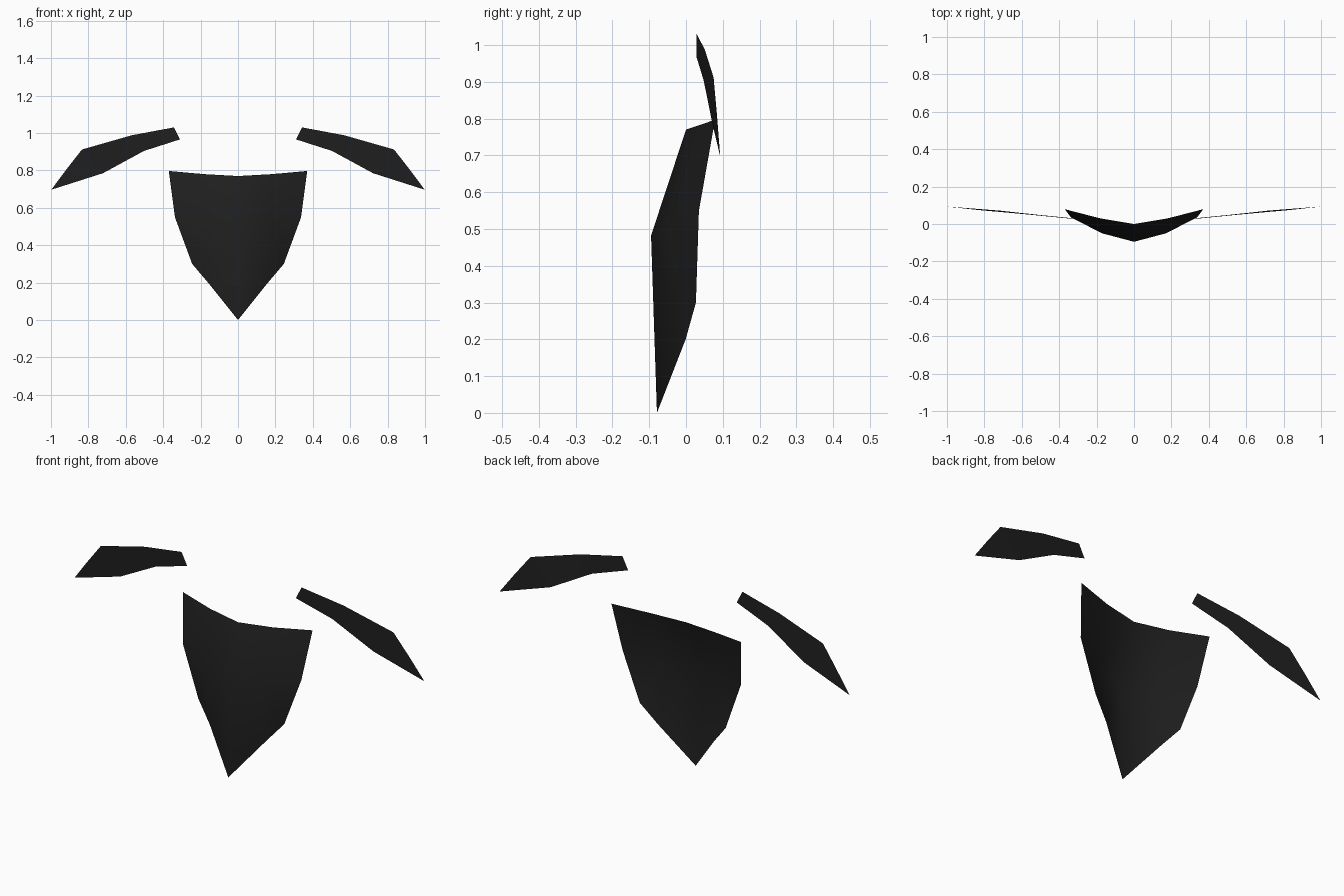
import bpy

if "Cube" in bpy.data.objects:
    bpy.data.objects.remove(bpy.data.objects["Cube"])

# One dark cloth colour for all parts
black = bpy.data.materials.new("soft_black")
black.diffuse_color = (0.014, 0.014, 0.014, 1)
black.use_nodes = True
black.node_tree.nodes["Principled BSDF"].inputs["Base Color"].default_value = black.diffuse_color


def sheet(name, rows):
    """Smooth single-layer sheet from rows of points, mirrored across x = 0."""
    n = len(rows[0])
    verts = [p for row in rows for p in row]
    faces = [(r * n + c, (r + 1) * n + c, (r + 1) * n + c + 1, r * n + c + 1)
             for r in range(len(rows) - 1) for c in range(n - 1)]
    mesh = bpy.data.meshes.new(name)
    mesh.from_pydata(verts, [], faces)
    mesh.materials.append(black)
    mesh.shade_smooth()
    obj = bpy.data.objects.new(name, mesh)
    bpy.context.collection.objects.link(obj)
    mirror = obj.modifiers.new("mirror", 'MIRROR')
    mirror.use_clip = True
    mirror.merge_threshold = 0.001
    return obj


# Face scarf: rows run from the centre ridge out to the side edge
sheet("face_scarf", [
    [(0, 0.0, 0.77), (0.18, 0.03, 0.78), (0.37, 0.079, 0.797)],
    [(0, -0.095, 0.482), (0.17, -0.05, 0.50), (0.337, 0.035, 0.549)],
    [(0, -0.079, 0.0), (0.16, -0.001, 0.20), (0.245, 0.027, 0.30)],
])

# Eyebrows: upper and lower edge, inner end to outer end
brow = sheet("eyebrows", [
    [(0.342, 0.029, 1.03), (0.567, 0.051, 0.988), (0.834, 0.075, 0.912)],
    [(0.31, 0.029, 0.966), (0.503, 0.048, 0.904), (0.722, 0.072, 0.785)],
])

# Pointed outer tip joining the last two edge points
tip = sheet("eyebrow_tips", [
    [(0.834, 0.075, 0.912), (0.917, 0.0845, 0.806)],
    [(0.722, 0.072, 0.785), (0.998, 0.093, 0.697)],
])
